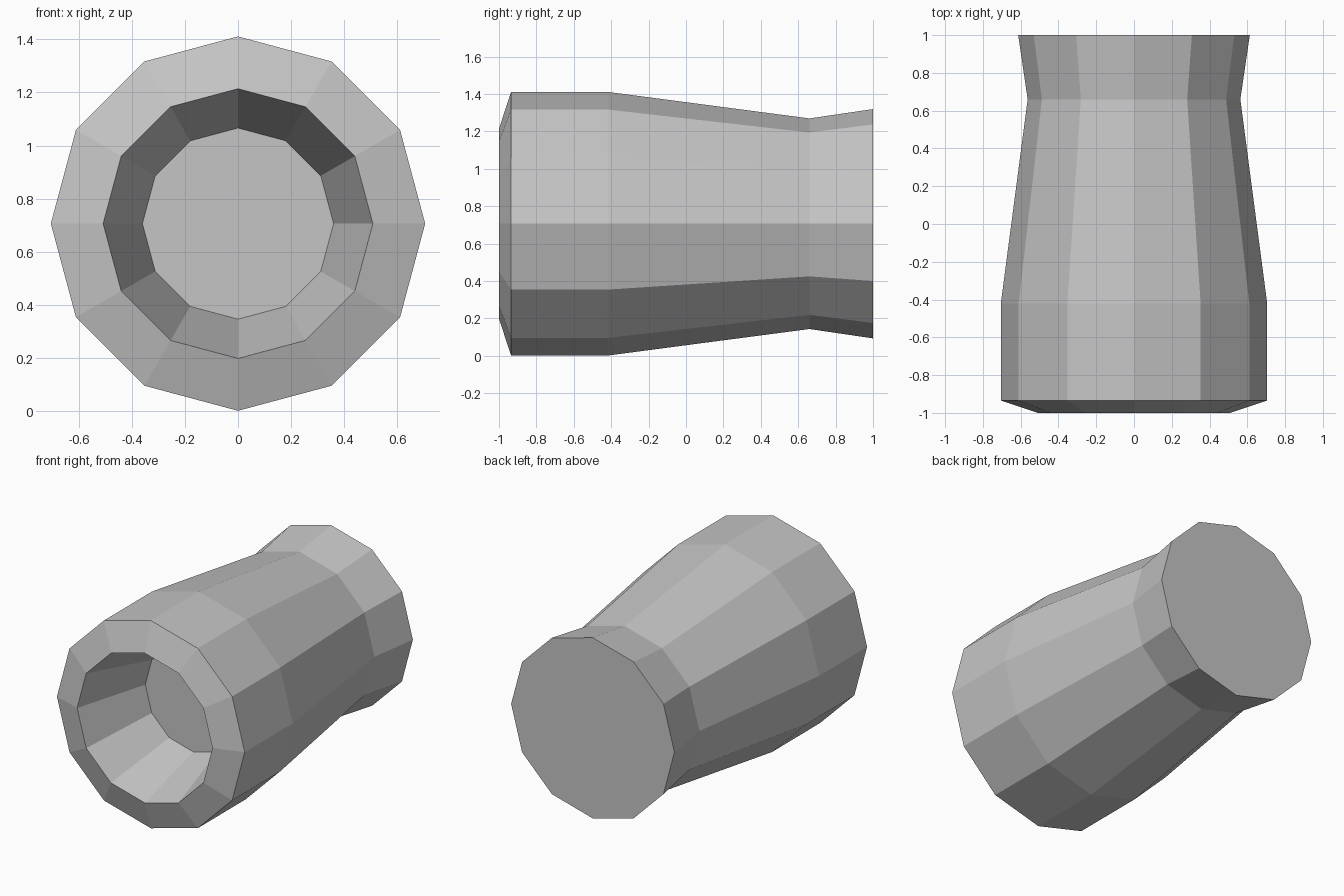
import bpy, bmesh, math

if "Cube" in bpy.data.objects:
    bpy.data.objects.remove(bpy.data.objects["Cube"])

SIDES = 12
AXIS_Z = 0.706

grey = bpy.data.materials.new("plain grey")
grey.diffuse_color = (0.56, 0.56, 0.56, 1)
grey.use_nodes = True
grey.node_tree.nodes["Principled BSDF"].inputs["Base Color"].default_value = grey.diffuse_color

# (y, radius) from the recess floor, out over the rim, to the flat back
profile = [(-0.48, 0.36), (-1.0, 0.508), (-0.935, 0.705),
           (-0.42, 0.705), (0.66, 0.563), (1.0, 0.613)]

bm = bmesh.new()
rings = []
for y, r in profile:
    rings.append([bm.verts.new((r * math.cos(a), y, AXIS_Z + r * math.sin(a)))
                  for a in (2 * math.pi * i / SIDES for i in range(SIDES))])

# Walls between neighbouring rings
for a, b in zip(rings, rings[1:]):
    for i in range(SIDES):
        j = (i + 1) % SIDES
        bm.faces.new((a[i], a[j], b[j], b[i]))

# Recess floor and back cap
bm.faces.new(rings[0])
bm.faces.new(rings[-1])
bmesh.ops.recalc_face_normals(bm, faces=bm.faces)

mesh = bpy.data.meshes.new("hollow_barrel")
bm.to_mesh(mesh)
bm.free()
mesh.materials.append(grey)
barrel = bpy.data.objects.new("hollow_barrel", mesh)
bpy.context.collection.objects.link(barrel)
